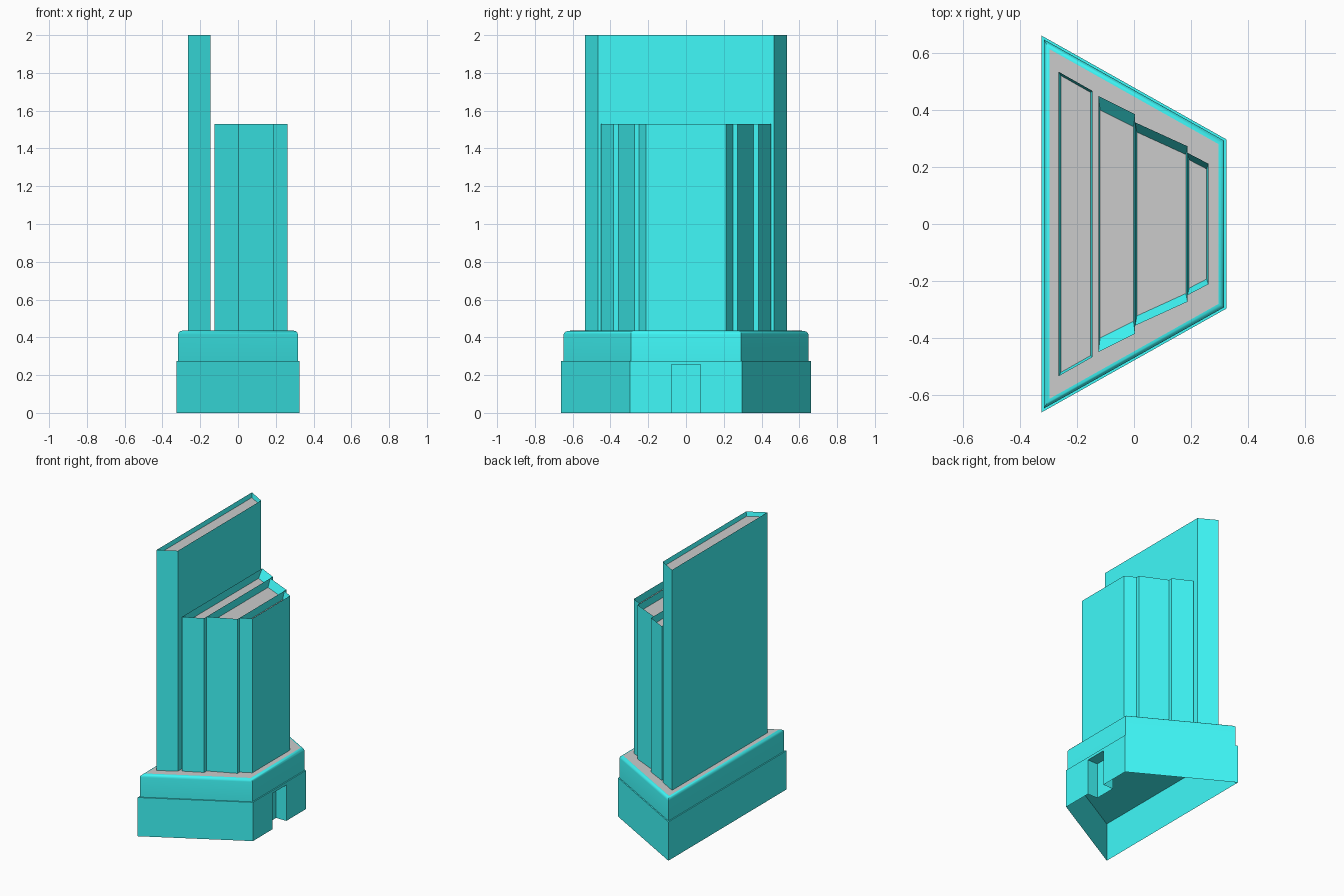
import bpy, bmesh, math

if "Cube" in bpy.data.objects:
    bpy.data.objects.remove(bpy.data.objects["Cube"])

teal = bpy.data.materials.new("teal")
teal.diffuse_color = (0.05, 0.95, 0.95, 1)
teal.use_nodes = True
teal.node_tree.nodes["Principled BSDF"].inputs["Base Color"].default_value = teal.diffuse_color


def build(name, faces, mat=None, smooth=False):
    """Object from faces given as point lists; shared points are welded."""
    bm = bmesh.new()
    for f in faces:
        bm.faces.new([bm.verts.new(p) for p in f])
    bmesh.ops.remove_doubles(bm, verts=bm.verts, dist=1e-5)
    bmesh.ops.recalc_face_normals(bm, faces=bm.faces)
    me = bpy.data.meshes.new(name)
    bm.to_mesh(me)
    bm.free()
    ob = bpy.data.objects.new(name, me)
    bpy.context.collection.objects.link(ob)
    if mat:
        me.materials.append(mat)
    if smooth:
        bpy.ops.object.select_all(action='DESELECT')
        ob.select_set(True)
        bpy.context.view_layer.objects.active = ob
        bpy.ops.object.shade_smooth_by_angle(angle=math.radians(35))
    return ob


def ring(trap, z, d=0.0, end=0.0):
    """Trapezoid outline inset by d, with extra y inset at both ends."""
    x0, x1, y0, y1 = trap
    s = (y1 - y0) / (x1 - x0)
    drop = d * math.sqrt(1 + s * s) + end
    a, b = y0 + s * d - drop, y1 - s * d - drop
    return [(x0 + d, -a, z), (x1 - d, -b, z), (x1 - d, b, z), (x0 + d, a, z)]


def bridge(lo, hi):
    n = len(lo)
    return [[lo[i], lo[(i + 1) % n], hi[(i + 1) % n], hi[i]] for i in range(n)]


BASE = (-0.325, 0.325, 0.662, 0.297)
SPLIT, TOP = 0.275, 0.435

# Lower base: open-bottomed shell with a recessed doorway in the right wall
lo, hi = ring(BASE, 0), ring(BASE, SPLIT)
walls = bridge(lo, hi)
del walls[1]
xo, w, h, depth = BASE[1], 0.078, 0.255, 0.08
door = [(-w, 0), (-w, h), (w, h), (w, 0)]
outer = [(xo, y, z) for y, z in door]
inner = [(xo - depth, y, z) for y, z in door]
walls.append([lo[1]] + outer + [lo[2], hi[2], hi[1]])
walls += bridge(outer, inner)[:3]
walls += [inner, hi]
build("lower_base", walls, teal)

# Upper base: slightly inset block with a rounded top edge
r, inset = 0.02, 0.008
rings = [ring(BASE, SPLIT, inset)]
for i in range(5):
    a = math.radians(90 * i / 4)
    rings.append(ring(BASE, TOP - r + r * math.sin(a), inset + r * (1 - math.cos(a))))
build("upper_base", [f for p, q in zip(rings, rings[1:]) for f in bridge(p, q)], teal, True)
build("base_deck", [rings[-1]])


# Tower slabs: prisms with a sunken roof inside a thin sloped parapet
def slab(name, trap, top, sink, d, end):
    rim = ring(trap, top)
    roof = ring(trap, top - sink, d, end)
    build(name, bridge(ring(trap, TOP), rim) + bridge(rim, roof), teal)
    build(name + "_roof", [roof])


slab("tall_slab", (-0.265, -0.145, 0.535, 0.467), 2.0, 0.03, 0.008, 0.0)
slab("rear_tower_slab", (-0.125, 0.004, 0.45, 0.385), 1.53, 0.05, 0.006, 0.04)
slab("middle_tower_slab", (0.004, 0.188, 0.357, 0.273), 1.53, 0.05, 0.006, 0.025)
slab("front_tower_slab", (0.188, 0.261, 0.25, 0.212), 1.53, 0.05, 0.006, 0.015)
